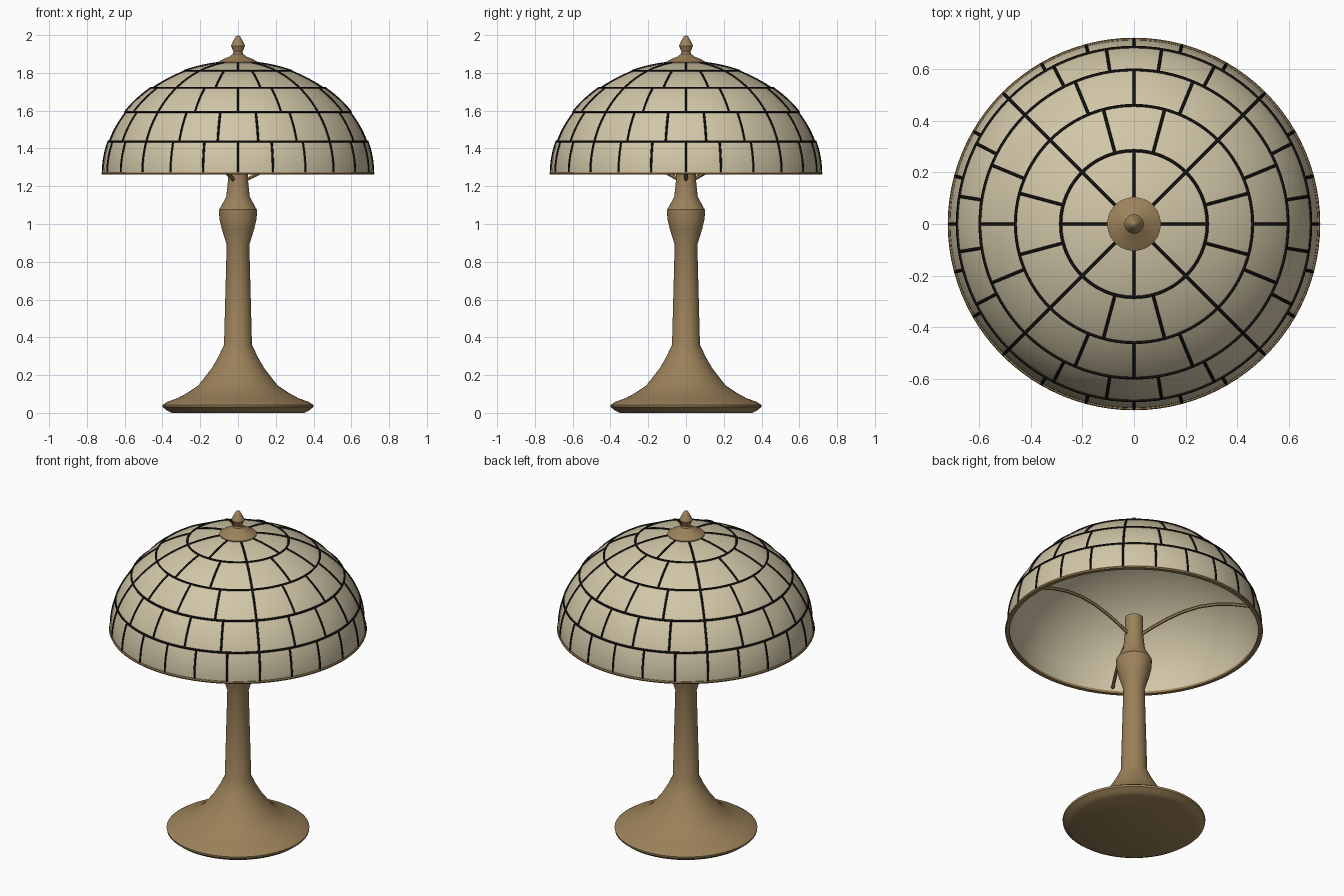
import bpy
import bmesh
from math import sin, cos, radians, pi

if "Cube" in bpy.data.objects:
    bpy.data.objects.remove(bpy.data.objects["Cube"])


def material(name, rgb):
    m = bpy.data.materials.new(name)
    m.diffuse_color = (*rgb, 1)
    m.use_nodes = True
    m.node_tree.nodes["Principled BSDF"].inputs["Base Color"].default_value = m.diffuse_color
    return m


BRASS = material("brass", (0.33, 0.22, 0.10))
GLASS = material("cream_glass", (0.64, 0.57, 0.39))
LEAD = material("dark_lead", (0.01, 0.009, 0.008))


def finish(obj, mat, angle):
    obj.data.materials.append(mat)
    bpy.ops.object.select_all(action='DESELECT')
    obj.select_set(True)
    bpy.context.view_layer.objects.active = obj
    if obj.type == 'CURVE':
        bpy.ops.object.convert(target='MESH')
        obj = bpy.context.view_layer.objects.active
    bpy.ops.object.shade_smooth_by_angle(angle=radians(angle))
    return obj


def lathe(name, profile, mat, steps=96, closed=False, angle=35):
    """Revolve an (r, z) profile around the z axis."""
    bm = bmesh.new()
    verts = [bm.verts.new((r, 0, z)) for r, z in profile]
    edges = [bm.edges.new(p) for p in zip(verts, verts[1:])]
    if closed:
        edges.append(bm.edges.new((verts[-1], verts[0])))
    bmesh.ops.spin(bm, geom=verts + edges, cent=(0, 0, 0), axis=(0, 0, 1),
                   angle=2 * pi, steps=steps)
    bmesh.ops.remove_doubles(bm, verts=bm.verts, dist=1e-5)
    bmesh.ops.recalc_face_normals(bm, faces=bm.faces)
    mesh = bpy.data.meshes.new(name)
    bm.to_mesh(mesh)
    bm.free()
    obj = bpy.data.objects.new(name, mesh)
    bpy.context.collection.objects.link(obj)
    return finish(obj, mat, angle)


def tubes(name, paths, radius, mat):
    """Round tubes along (points, cyclic) paths."""
    cu = bpy.data.curves.new(name, 'CURVE')
    cu.dimensions = '3D'
    cu.bevel_depth = radius
    cu.bevel_resolution = 1
    cu.use_fill_caps = True
    for pts, cyclic in paths:
        sp = cu.splines.new('POLY')
        sp.points.add(len(pts) - 1)
        for p, co in zip(sp.points, pts):
            p.co = (*co, 1)
        sp.use_cyclic_u = cyclic
    obj = bpy.data.objects.new(name, cu)
    bpy.context.collection.objects.link(obj)
    return finish(obj, mat, 50)


def polar(r, a, z):
    return (r * cos(a), r * sin(a), z)


# Elliptical dome of the shade
R, H, Z0 = 0.715, 0.59, 1.268


def dome(t, off=0.0):
    return ((R + off) * cos(t), Z0 + (H + off) * sin(t))


# Turned foot and stem
lathe("base_and_stem", [
    (0, 0), (0.35, 0.0), (0.375, 0.012), (0.398, 0.03), (0.40, 0.042),
    (0.375, 0.058), (0.32, 0.078), (0.27, 0.105), (0.21, 0.145),
    (0.14, 0.235), (0.105, 0.295), (0.074, 0.36), (0.06, 0.89),
    (0.085, 0.97), (0.099, 1.03), (0.10, 1.077), (0.094, 1.085),
    (0.062, 1.145), (0.052, 1.24), (0.05, 1.35), (0, 1.35)], BRASS)

# Glass shell with an inner and an outer skin
N = 40
T1 = radians(86)
outer = [dome(T1 * i / N) for i in range(N + 1)]
inner = [dome(T1 * i / N, -0.014) for i in range(N + 1)]
lathe("glass_shade", outer + inner[::-1], GLASS, closed=True)

# Lead lines: horizontal rings, then staggered seams in each row
levels = [radians(a) for a in (0, 16.7, 33.4, 50.0, 66.6, 82.0)]
counts = (24, 20, 16, 12, 8)
paths = []
for t in levels[1:5]:
    r, z = dome(t, 0.001)
    paths.append(([polar(r, 2 * pi * i / 96, z) for i in range(96)], True))
for row, n in enumerate(counts):
    lo, hi = levels[row], levels[row + 1]
    for k in range(n):
        a = 2 * pi * (k + 0.5 * (row % 2)) / n
        pts = [dome(lo + (hi - lo) * j / 6, 0.001) for j in range(7)]
        paths.append(([polar(r, a, z) for r, z in pts], False))
tubes("lead_lines", paths, 0.006, LEAD)

# Brass rim at the lower edge
lathe("shade_rim", [(0.697, 1.261), (0.72, 1.261), (0.723, 1.268),
                    (0.72, 1.275), (0.697, 1.275)], BRASS, closed=True)

# Cap and finial
lathe("finial", [
    (0, 1.848), (0.103, 1.848), (0.104, 1.858), (0.08, 1.872),
    (0.045, 1.887), (0.027, 1.90), (0.024, 1.912), (0.037, 1.943),
    (0.03, 1.96), (0.02, 1.978), (0.012, 1.993), (0, 2.0)],
    BRASS, steps=48)

# Three curved arms carrying the rim
arm = [(0.03, 1.225), (0.06, 1.243), (0.12, 1.272), (0.20, 1.305),
       (0.29, 1.332), (0.39, 1.346), (0.49, 1.342), (0.59, 1.322),
       (0.69, 1.29)]
tubes("shade_arms", [([polar(r, 2 * pi * k / 3, z) for r, z in arm], False)
                     for k in range(3)], 0.01, BRASS)
